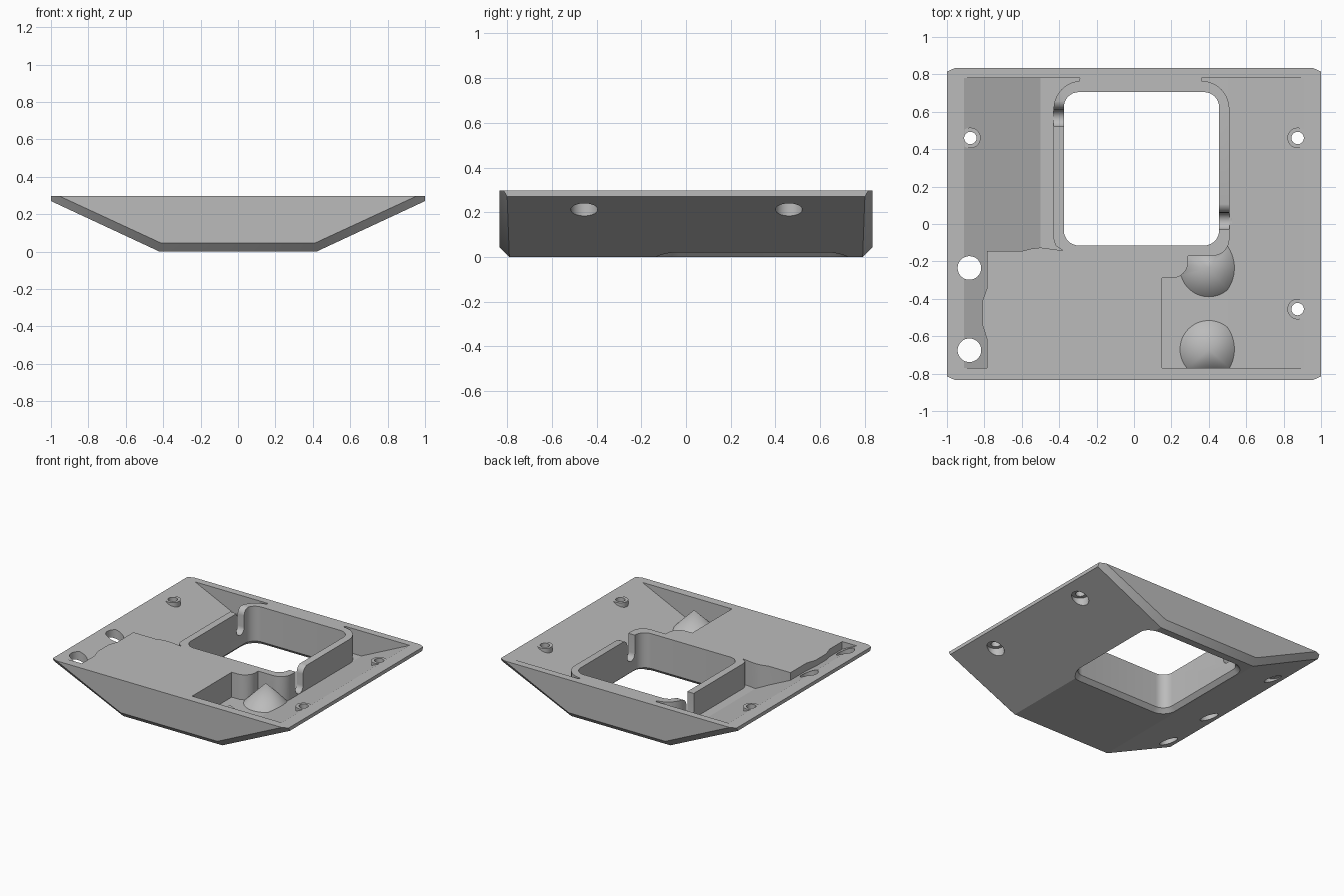
import bpy, bmesh, math
from mathutils import Vector

cube = bpy.data.objects.get("Cube")
if cube:
    bpy.data.objects.remove(cube, do_unlink=True)

TOP = 0.297      # rim height
FLOOR = 0.106    # pocket floor height

grey = bpy.data.materials.new("plain grey")
grey.use_nodes = True
grey.diffuse_color = (0.5, 0.5, 0.5, 1)
grey.node_tree.nodes["Principled BSDF"].inputs["Base Color"].default_value = (0.5, 0.5, 0.5, 1)


def finish(name, bm):
    bmesh.ops.recalc_face_normals(bm, faces=bm.faces)
    mesh = bpy.data.meshes.new(name)
    bm.to_mesh(mesh)
    bm.free()
    mesh.materials.append(grey)
    obj = bpy.data.objects.new(name, mesh)
    bpy.context.collection.objects.link(obj)
    return obj


def loft(name, rings):
    """Solid through equal rings of 3D points, capped at both ends."""
    bm = bmesh.new()
    loops = [[bm.verts.new(p) for p in ring] for ring in rings]
    n = len(loops[0])
    for a, b in zip(loops, loops[1:]):
        for i in range(n):
            j = (i + 1) % n
            bm.faces.new((a[i], a[j], b[j], b[i]))
    bm.faces.new(loops[0])
    bm.faces.new(loops[-1])
    return finish(name, bm)


def prism(name, pts, lo, hi, axis):
    """Extrude a 2D outline along x, y or z."""
    def place(p, d):
        v = list(p)
        v.insert("xyz".index(axis), d)
        return Vector(v)
    return loft(name, [[place(p, d) for p in pts] for d in (lo, hi)])


def arc(cx, cy, r, start, end, n=10):
    return [(cx + r * math.cos(math.radians(start + (end - start) * i / n)),
             cy + r * math.sin(math.radians(start + (end - start) * i / n)))
            for i in range(n + 1)]


def cylinder(name, x, y, r, lo, hi, tip=None):
    bm = bmesh.new()
    bmesh.ops.create_cone(bm, cap_ends=True, segments=64, radius1=r,
                          radius2=r if tip is None else tip, depth=hi - lo)
    bmesh.ops.translate(bm, verts=bm.verts, vec=(x, y, (lo + hi) / 2))
    return finish(name, bm)


def combine(target, tool, operation="DIFFERENCE"):
    mod = target.modifiers.new(operation, "BOOLEAN")
    mod.operation = operation
    mod.solver = "EXACT"
    mod.object = tool
    bpy.context.view_layer.objects.active = target
    bpy.ops.object.modifier_apply(modifier=mod.name)
    bpy.data.objects.remove(tool, do_unlink=True)


# Tray body: a shallow keel-shaped block with chamfered ends
bm = bmesh.new()
for sx in (-1, 1):
    for sy in (-1, 1):
        for x, y, z in ((0.955, 0.835, TOP), (0.41, 0.835, 0.045),
                        (1, 0.815, TOP), (1, 0.8, 0.27), (0.42, 0.79, 0)):
            bm.verts.new((sx * x, sy * y, z))
bmesh.ops.convex_hull(bm, input=bm.verts)
bmesh.ops.dissolve_limit(bm, angle_limit=0.01, verts=bm.verts, edges=bm.edges)
tray = finish("mounting_tray", bm)

# Pockets: plan outlines limited by a floor that follows the sloped sides
left_plan = ([(-0.95, 0.78), (-0.29, 0.78)] + arc(-0.28, 0.615, 0.15, 94, 180)
             + [(-0.43, -0.08), (-0.42, -0.115), (-0.38, -0.142), (-0.43, -0.135),
                (-0.5, -0.126), (-0.55, -0.132), (-0.6, -0.145), (-0.785, -0.145),
                (-0.785, -0.34), (-0.81, -0.41), (-0.81, -0.54), (-0.785, -0.62),
                (-0.785, -0.77), (-0.95, -0.77)])
right_plan = ([(0.95, 0.78), (0.36, 0.78)] + arc(0.36, 0.615, 0.15, 90, 0)
              + arc(0.42, -0.08, 0.09, 0, -90) + [(0.29, -0.17)]
              + arc(0.2, -0.2, 0.09, 0, -90) + [(0.15, -0.29), (0.15, -0.77), (0.95, -0.77)])
slope = (TOP - FLOOR) / 0.41
high = FLOOR + slope * 0.6
floor_profile = [(-1.1, high), (-0.5, FLOOR), (0.5, FLOOR), (1.1, high), (1.1, 0.6), (-1.1, 0.6)]
for plan in (left_plan, right_plan):
    pocket = prism("pocket_cutter", plan, 0.02, 0.5, "z")
    combine(pocket, prism("floor_limit", floor_profile, -1, 1, "y"), "INTERSECT")
    combine(tray, pocket)

# Locating cones on the pocket floor
for y in (-0.235, -0.67):
    combine(tray, cylinder("cone", 0.4, y, 0.165, 0.095, 0.26, tip=0), "UNION")


# Rounded square opening with a chamfered lower edge
def opening_ring(offset, z):
    r = 0.08 + offset
    pts = []
    for cx, cy, a in ((0.375, 0.625, 0), (-0.295, 0.625, 90),
                      (-0.295, -0.035, 180), (0.375, -0.035, 270)):
        pts += arc(cx, cy, r, a, a + 90, 8)
    return [Vector((x, y, z)) for x, y in pts]


combine(tray, loft("opening_cutter", [opening_ring(0.06, -0.03), opening_ring(0, 0.03),
                                      opening_ring(0, 0.5)]))

# Cable slots through the opening walls: round bottom, one rounded shoulder
for y, lo, hi in ((0.52, -0.45, -0.34), (-0.03, 0.44, 0.52)):
    outline = ([(y, 0.4)] + arc(y + 0.045, 0.158, 0.045, 180, 360, 14)
               + arc(y + 0.145, 0.243, 0.055, 180, 90) + [(y + 0.145, 0.4)])
    combine(tray, prism("slot_cutter", outline, lo, hi, "x"))

# Screw bosses, holes and head recesses from below
for x, y in ((0.875, 0.46), (0.875, -0.455), (-0.875, 0.46)):
    combine(tray, cylinder("boss", x, y, 0.055, 0.252, TOP - 0.002), "UNION")
    combine(tray, cylinder("screw_hole", x, y, 0.033, 0, 0.5))
    combine(tray, cylinder("head_recess", x, y, 0.06, 0, 0.247))

# Large plain holes along the right-hand edge
for y in (-0.235, -0.675):
    combine(tray, cylinder("large_hole", -0.88, y, 0.063, 0, 0.5))

# Smooth the rounded walls and cones, keep the hard edges
bpy.ops.object.select_all(action="DESELECT")
tray.select_set(True)
bpy.context.view_layer.objects.active = tray
bpy.ops.object.shade_smooth_by_angle(angle=math.radians(20))
